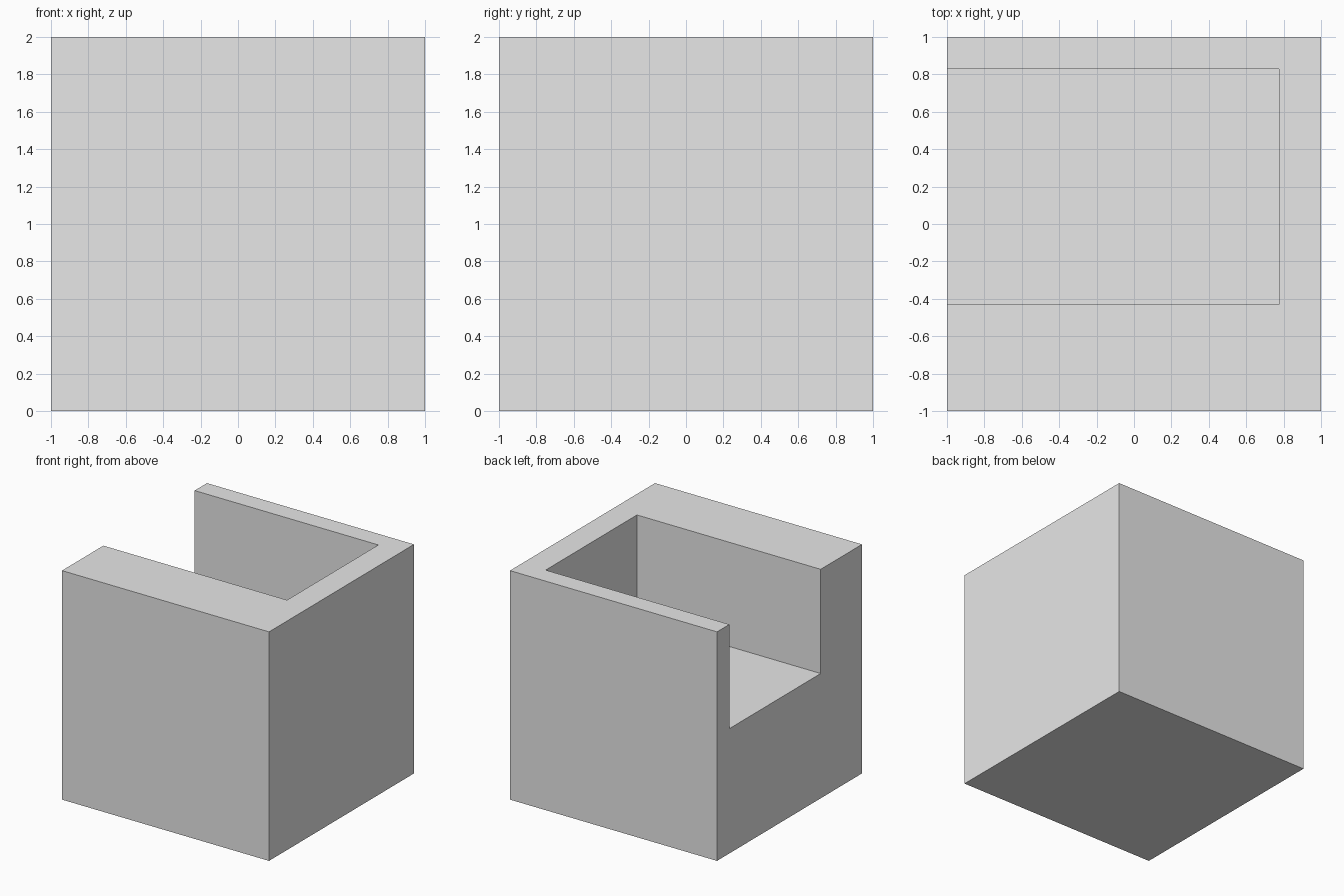
import bpy
from mathutils import Vector

default_cube = bpy.data.objects.get("Cube")
if default_cube:
    bpy.data.objects.remove(default_cube, do_unlink=True)

# One plain grey for the whole block
grey = bpy.data.materials.new("light_grey")
grey.use_nodes = True
colour = (0.8, 0.8, 0.8, 1)
grey.diffuse_color = colour
grey.node_tree.nodes["Principled BSDF"].inputs["Base Color"].default_value = colour


def box(name, low, high):
    """Add a box spanning two opposite corners."""
    low, high = Vector(low), Vector(high)
    bpy.ops.mesh.primitive_cube_add(size=1, location=(low + high) / 2)
    obj = bpy.context.object
    obj.name = name
    obj.scale = high - low
    bpy.ops.object.transform_apply(location=True, rotation=False, scale=True)
    obj.data.materials.append(grey)
    return obj


# Solid block
block = box("block", (-1, -1, 0), (1, 1, 2))

# Pocket open to the top and to the right side
cutter = box("pocket_cutter", (-1.2, -0.43, 1.09), (0.775, 0.83, 2.2))
cutter.hide_render = True

cut = block.modifiers.new("pocket", 'BOOLEAN')
cut.operation = 'DIFFERENCE'
cut.solver = 'EXACT'
cut.object = cutter
bpy.ops.object.select_all(action='DESELECT')
block.select_set(True)
bpy.context.view_layer.objects.active = block
bpy.ops.object.modifier_apply(modifier=cut.name)
bpy.data.objects.remove(cutter, do_unlink=True)
